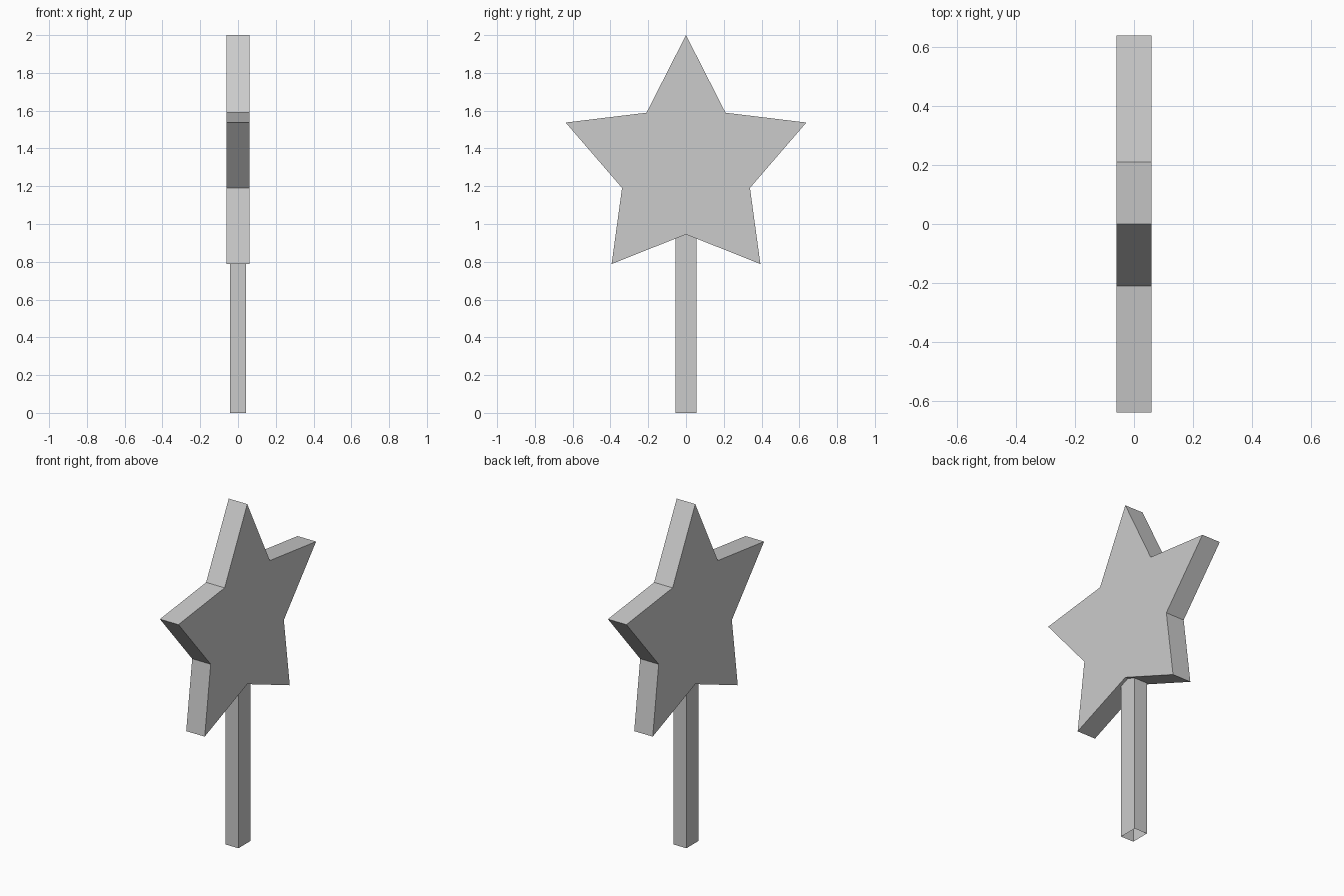
import bpy
import bmesh
from math import sin, cos, pi

if "Cube" in bpy.data.objects:
    bpy.data.objects.remove(bpy.data.objects["Cube"])


def prism(name, profile, axis, start, length, cap_start=True):
    """Extrude a closed profile along an axis; optionally leave the start open."""
    bm = bmesh.new()
    place = (lambda a, b: (start, a, b)) if axis == 'X' else (lambda a, b: (a, b, start))
    face = bm.faces.new([bm.verts.new(place(a, b)) for a, b in profile])
    result = bmesh.ops.extrude_face_region(bm, geom=[face], use_keep_orig=True)
    moved = [g for g in result['geom'] if isinstance(g, bmesh.types.BMVert)]
    offset = (length, 0, 0) if axis == 'X' else (0, 0, length)
    bmesh.ops.translate(bm, verts=moved, vec=offset)
    bmesh.ops.recalc_face_normals(bm, faces=bm.faces)
    if not cap_start:
        bmesh.ops.delete(bm, geom=[face], context='FACES_ONLY')
    mesh = bpy.data.meshes.new(name)
    bm.to_mesh(mesh)
    bm.free()
    obj = bpy.data.objects.new(name, mesh)
    bpy.context.collection.objects.link(obj)
    return obj


# Star head: tips and notches sit on circles with slightly different centres
star = []
for i in range(10):
    radius, centre = (0.67, 1.33) if i % 2 == 0 else (0.356, 1.301)
    angle = i * pi / 5
    star.append((radius * sin(angle), centre + radius * cos(angle)))
prism("star_head", star, 'X', -0.06, 0.12)

# Handle: rectangular stick, open at the foot, ending inside the star
hx, hy = 0.042, 0.056
prism("handle", [(-hx, -hy), (hx, -hy), (hx, hy), (-hx, hy)], 'Z', 0.0, 1.0, cap_start=False)
